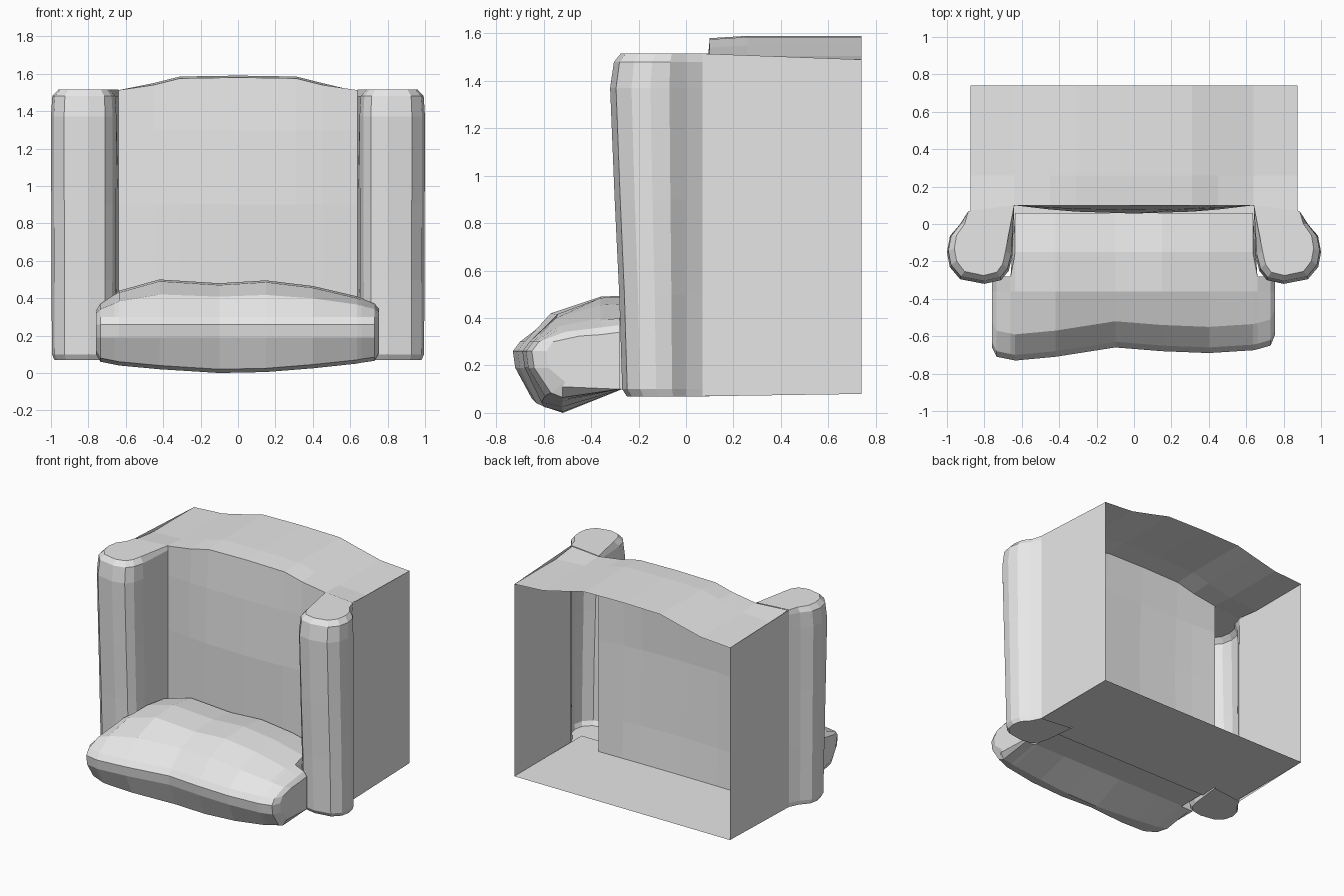
import bpy, bmesh, math

cube = bpy.data.objects.get("Cube")
if cube:
    bpy.data.objects.remove(cube, do_unlink=True)

fabric = bpy.data.materials.new("light grey fabric")
fabric.use_nodes = True
GREY = (0.8, 0.8, 0.8, 1)
fabric.diffuse_color = GREY
fabric.node_tree.nodes["Principled BSDF"].inputs["Base Color"].default_value = GREY


def loft(name, rows, closed=False, caps=None, recalc=False):
    """Skin rows of points; caps gives the slice of the end rows to fill."""
    bm = bmesh.new()
    grid = [[bm.verts.new(p) for p in row] for row in rows]
    n = len(grid[0])
    for a, b in zip(grid, grid[1:]):
        for j in range(n if closed else n - 1):
            k = (j + 1) % n
            bm.faces.new((a[j], a[k], b[k], b[j]))
    if caps:
        bm.faces.new(list(reversed(grid[0][caps])))
        bm.faces.new(grid[-1][caps])
    if recalc:
        bmesh.ops.recalc_face_normals(bm, faces=bm.faces)
    mesh = bpy.data.meshes.new(name)
    bm.to_mesh(mesh)
    bm.free()
    obj = bpy.data.objects.new(name, mesh)
    bpy.context.collection.objects.link(obj)
    mesh.materials.append(fabric)
    return obj


# Arms: rolled front and plain side wall, open at the back, mirrored
path = [(.64, .1), (.65, -.17), (.67, -.25), (.71, -.3), (.8, -.32), (.93, -.295),
        (.985, -.23), (1, -.15), (.985, -.07), (.93, 0), (.885, .07), (.875, .74)]
# height, width scale, forward scale
levels = [(.07, .9, .78), (.1, .97, .84), (.5, .985, .88), (.9, .99, .94),
          (1.37, 1, 1), (1.48, .96, .95), (1.515, .78, .86)]
rows = []
for z, wide, deep in levels:
    row = []
    for i, (x, y) in enumerate(path):
        if 0 < i < len(path) - 2:
            x = .82 + (x - .82) * wide
        if y < 0:
            y *= deep
        if i == len(path) - 1:
            z = max(.08, min(z, 1.49))
        row.append((x, y, z))
    rows.append(row)
arms = loft("arms", rows, caps=slice(0, -1))
arms.modifiers.new("Mirror", 'MIRROR')

# Top: gently crowned across the width
crown = [(0, 1.59), (.31, 1.585), (.45, 1.55), (.64, 1.505), (.875, 1.49)]
crown = [(-x, z) for x, z in reversed(crown[1:])] + crown


def crown_row(y):
    row = []
    for x, z in crown:
        if abs(x) > .6 and y < .2:
            z = 1.512
        elif y < .2:
            z -= .01
        row.append((x, .07 if abs(x) > .8 and y < .2 else y, z))
    return row


loft("top", [crown_row(y) for y in (.1, .26, .74)])

# Back rest: panel bulging slightly forward in the middle
top_edge = crown_row(.1)[1:-1]
rows = []
for z in (.08, .35, .9, 1.3):
    bulge = .045 * math.sin(math.pi * z / 1.6)
    rows.append([(x, .1 - bulge * (1 - (x / .64) ** 2), z) for x, _, _ in top_edge])
loft("back_rest", rows + [top_edge])

# Base: flat bottom sheet
loft("base", [[(.875, y, .08), (-.875, y, .08)] for y in (-.04, .74)])

# Seat cushion: T shape, wider in front of the arms
# x, front y, top z, bottom z
stations = [(-.76, -.66, .33, .1), (-.735, -.71, .37, .06), (-.66, -.725, .42, .045),
            (-.635, -.73, .44, .04), (-.42, -.71, .5, .02), (-.1, -.66, .48, 0),
            (.15, -.68, .495, .005), (.4, -.69, .465, .025), (.635, -.675, .41, .05),
            (.66, -.67, .4, .055), (.73, -.65, .37, .065), (.755, -.59, .34, .11)]
rows = []
for x, front, top, low in stations:
    profile = [(.06, .08), (.06, top - .03), (-.15, top), (-.36, top - .01),
               (front + .14, .3 + (top - .3) * .6), (front + .03, .3),
               (front, .26), (front + .01, .19), (front + .08, low + .02),
               (-.52, low), (-.27, .1)]
    if abs(x) > .65:
        profile = [(min(y, -.28), max(z, .1) if y > -.3 else z) for y, z in profile]
    rows.append([(x, y, z) for y, z in profile])
loft("seat_cushion", rows, closed=True, caps=slice(None), recalc=True)
